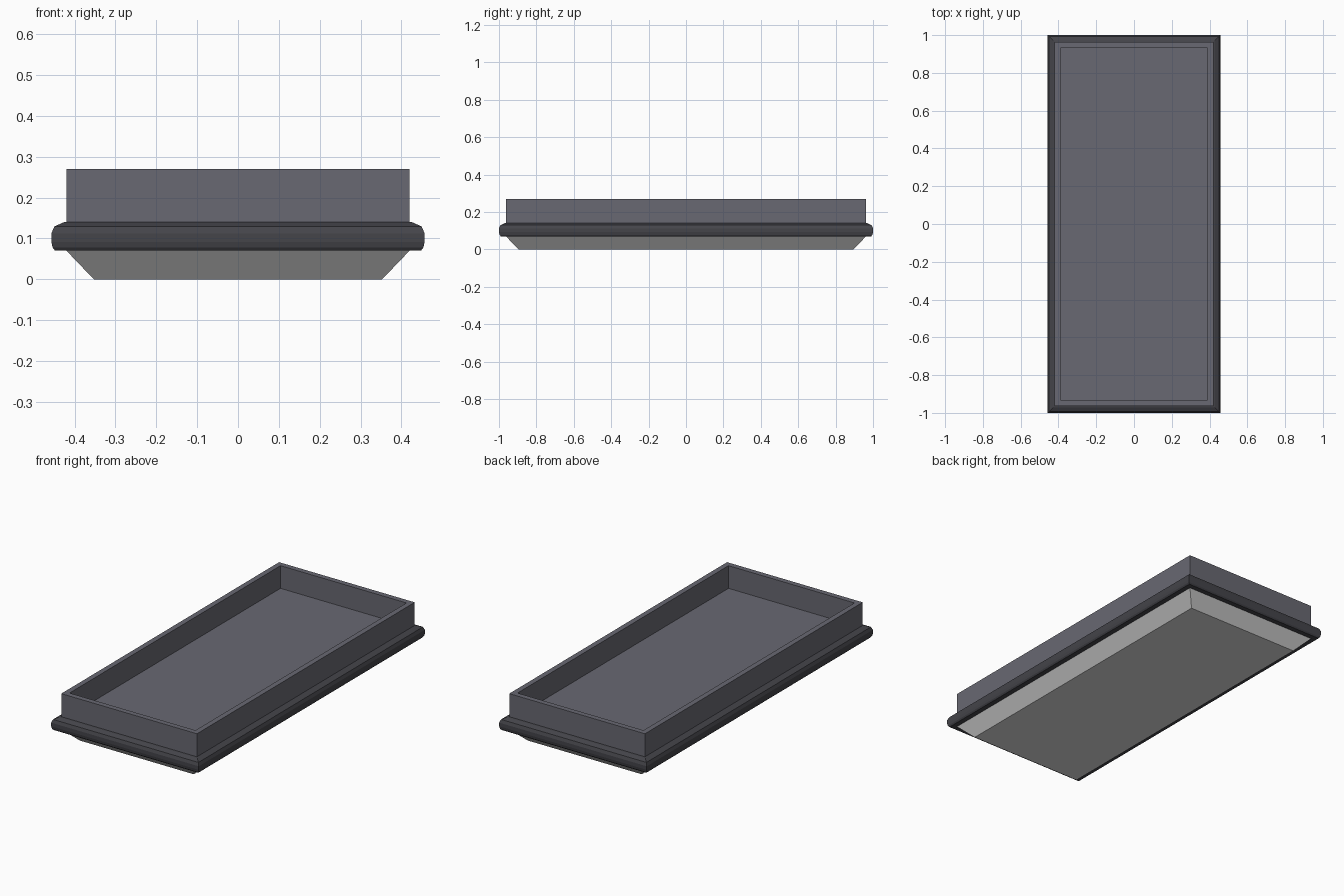
import bpy, bmesh

if "Cube" in bpy.data.objects:
    bpy.data.objects.remove(bpy.data.objects["Cube"])

HX, HY = 0.42, 0.963  # half size of the upright tray wall


def material(name, rgb):
    m = bpy.data.materials.new(name)
    m.diffuse_color = (*rgb, 1)
    m.use_nodes = True
    m.node_tree.nodes["Principled BSDF"].inputs["Base Color"].default_value = m.diffuse_color
    return m


def loft(name, profile, mat, cap_start=False, cap_end=False):
    """Loft rectangles: each profile point is (offset from wall, height)."""
    bm = bmesh.new()
    rings = []
    for off, z in profile:
        x, y = HX + off, HY + off
        rings.append([bm.verts.new(p) for p in
                      ((-x, -y, z), (x, -y, z), (x, y, z), (-x, y, z))])
    for a, b in zip(rings, rings[1:]):
        for i in range(4):
            j = (i + 1) % 4
            bm.faces.new((a[i], a[j], b[j], b[i]))
    if cap_start:
        bm.faces.new(rings[0][::-1])
    if cap_end:
        bm.faces.new(rings[-1])
    me = bpy.data.meshes.new(name)
    bm.to_mesh(me)
    bm.free()
    me.materials.append(mat)
    ob = bpy.data.objects.new(name, me)
    bpy.context.collection.objects.link(ob)
    return ob


slate = material("slate grey", (0.14, 0.14, 0.168))
dark = material("dark grey", (0.058, 0.058, 0.068))
grey = material("light grey", (0.72, 0.72, 0.72))

# Tapered base
loft("base", [(-0.067, 0), (0, 0.07)], grey, cap_start=True)

# Rounded moulding around the middle
loft("rim_moulding", [(0, 0.07), (0.028, 0.070), (0.034, 0.078), (0.037, 0.092),
                      (0.037, 0.112), (0.030, 0.129), (0.009, 0.139),
                      (0, 0.141)], dark)

# Open tray: outer wall, lip, inner wall and floor
loft("tray", [(0, 0.14), (0, 0.27), (-0.03, 0.27), (-0.03, 0.143)],
     slate, cap_end=True)
